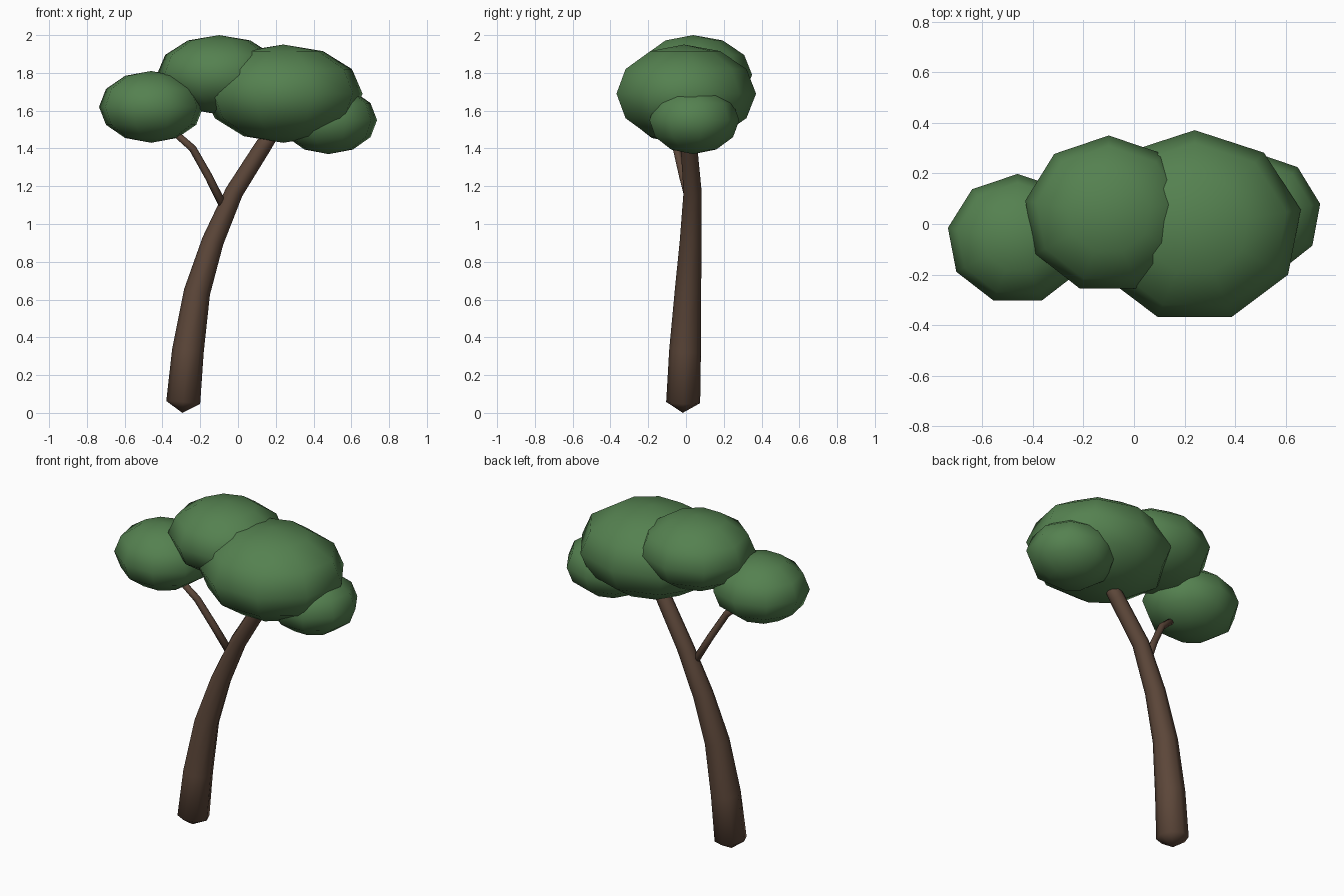
import bpy, bmesh
from math import pi, cos, sin
from mathutils import Vector, Matrix

cube = bpy.data.objects.get("Cube")
if cube:
    bpy.data.objects.remove(cube, do_unlink=True)


def material(name, rgb):
    mat = bpy.data.materials.new(name)
    mat.use_nodes = True
    mat.diffuse_color = (*rgb, 1)
    bsdf = mat.node_tree.nodes["Principled BSDF"]
    bsdf.inputs["Base Color"].default_value = (*rgb, 1)
    bsdf.inputs["Roughness"].default_value = 0.9
    return mat


leaf = material("leaf green", (0.09, 0.22, 0.08))
bark = material("bark brown", (0.107, 0.062, 0.041))


def finish(bm, name, mat):
    bmesh.ops.recalc_face_normals(bm, faces=bm.faces)
    for f in bm.faces:
        f.smooth = True
    mesh = bpy.data.meshes.new(name)
    bm.to_mesh(mesh)
    bm.free()
    mesh.materials.append(mat)
    obj = bpy.data.objects.new(name, mesh)
    bpy.context.collection.objects.link(obj)
    return obj


def foliage(name, centre, radii):
    """Nine-sided squashed sphere with one corner pointing to the back."""
    bm = bmesh.new()
    bmesh.ops.create_uvsphere(bm, u_segments=9, v_segments=6, radius=1)
    # turn so that an equator corner lies on +y
    corner = max((v.co for v in bm.verts if abs(v.co.z) < 0.01), key=lambda c: c.y)
    turn = Vector((corner.x, corner.y)).angle_signed(Vector((0, 1)))
    bm.transform(Matrix.Rotation(-turn, 4, "Z"))
    bm.transform(Matrix.Translation(centre) @ Matrix.Diagonal((*radii, 1)))
    return finish(bm, name, leaf)


def limb(name, path, tip, sides=8):
    """Tapered tube through (x, y, z, radius) points with pointed end caps."""
    bm = bmesh.new()
    pts = [Vector(p[:3]) for p in path]
    rings = []
    for i, p in enumerate(pts):
        axis = (pts[min(i + 1, len(pts) - 1)] - pts[max(i - 1, 0)]).normalized()
        side = Vector((0, 1, 0)).cross(axis).normalized()
        back = axis.cross(side)
        r = path[i][3]
        rings.append([bm.verts.new(p + r * (cos(a) * side + sin(a) * back))
                      for a in (2 * pi * k / sides for k in range(sides))])
    for lower, upper in zip(rings, rings[1:]):
        for k in range(sides):
            n = (k + 1) % sides
            bm.faces.new((lower[k], lower[n], upper[n], upper[k]))
    start = (pts[0] - pts[1]).normalized() * tip + pts[0]
    end = (pts[-1] - pts[-2]).normalized() * path[-1][3] * 0.5 + pts[-1]
    for ring, point in ((rings[0], start), (rings[-1], end)):
        apex = bm.verts.new(point)
        for k in range(sides):
            bm.faces.new((ring[k], ring[(k + 1) % sides], apex))
    return finish(bm, name, bark)


# Trunk and side branch
limb("trunk", [(-0.29, -0.015, 0.055, 0.09), (-0.265, -0.005, 0.33, 0.084),
               (-0.217, 0.01, 0.64, 0.07), (-0.133, 0.025, 0.91, 0.058),
               (-0.02, 0.035, 1.17, 0.048), (0.135, 0.015, 1.415, 0.044),
               (0.18, 0.01, 1.48, 0.038)], 0.055)
limb("side_branch", [(-0.08, 0.025, 1.1, 0.022), (-0.155, -0.015, 1.25, 0.021),
                     (-0.24, -0.05, 1.4, 0.02), (-0.32, -0.06, 1.47, 0.018)], 0.01)

# Canopy
foliage("canopy_large", (0.24, -0.01, 1.69), (0.426, 0.381, 0.26))
foliage("canopy_top", (-0.1, 0.038, 1.79), (0.335, 0.312, 0.21))
foliage("canopy_right", (-0.46, -0.06, 1.62), (0.28, 0.258, 0.19))
foliage("canopy_left", (0.48, 0.037, 1.55), (0.26, 0.245, 0.18))
